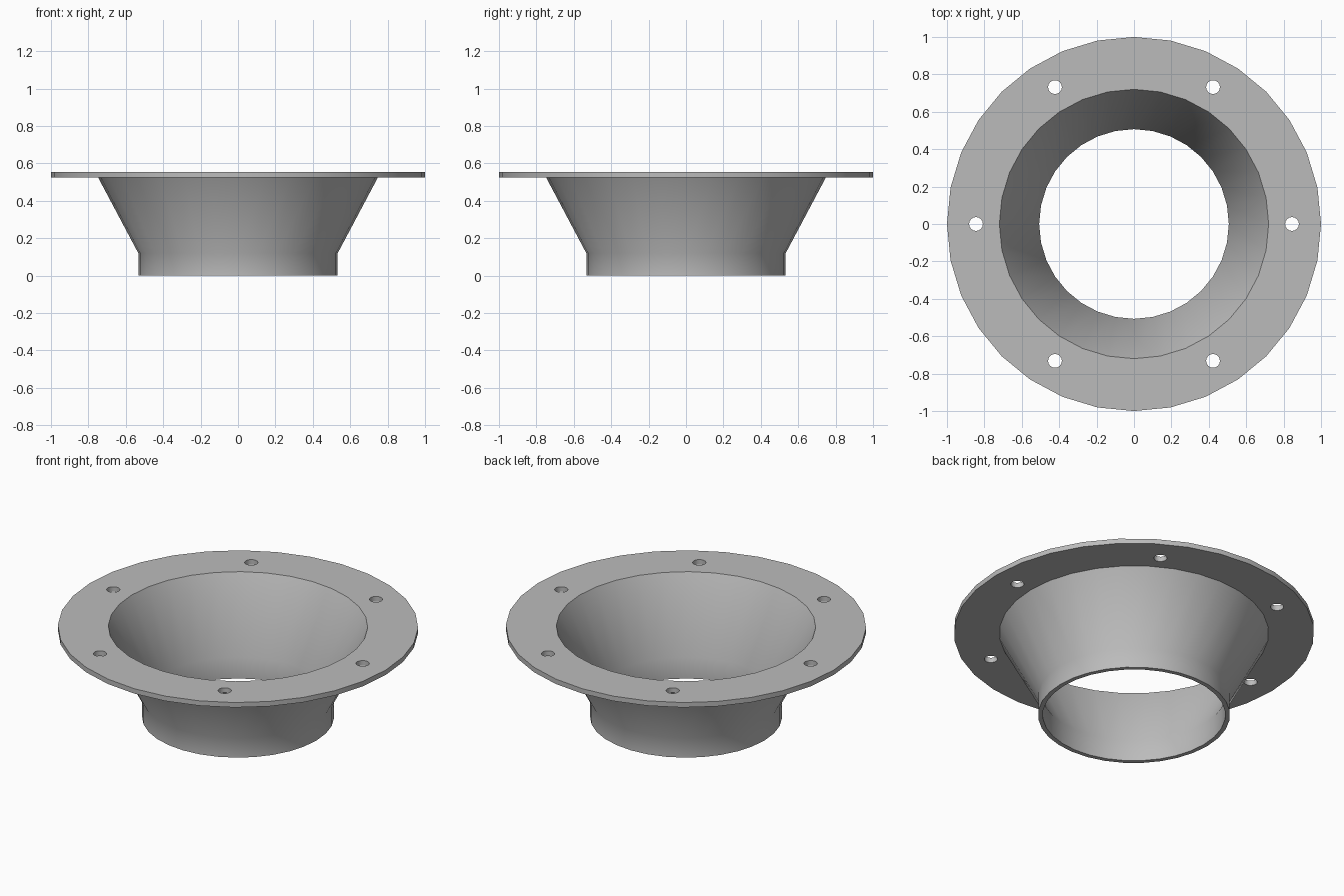
import bpy, bmesh, math

SIDES = 32
HOLES = 6
TOP = 0.555          # upper face of the flange
UNDER = 0.525        # lower face of the flange
KINK = 0.12          # where the neck becomes the cone

cube = bpy.data.objects.get("Cube")
if cube:
    bpy.data.objects.remove(cube, do_unlink=True)


def make_material(name, rgb):
    mat = bpy.data.materials.new(name)
    mat.use_nodes = True
    mat.diffuse_color = (*rgb, 1)
    mat.node_tree.nodes["Principled BSDF"].inputs["Base Color"].default_value = (*rgb, 1)
    return mat


def lathe(name, profile, sides):
    """Revolve a closed (radius, height) profile around z."""
    bm = bmesh.new()
    rings = []
    for i in range(sides):
        a = math.tau * i / sides
        rings.append([bm.verts.new((r * math.cos(a), r * math.sin(a), z)) for r, z in profile])
    for i, ring in enumerate(rings):
        nxt = rings[(i + 1) % sides]
        for j in range(len(profile)):
            k = (j + 1) % len(profile)
            bm.faces.new((ring[j], nxt[j], nxt[k], ring[k]))
    bmesh.ops.recalc_face_normals(bm, faces=bm.faces)
    return finish(name, bm)


def finish(name, bm):
    mesh = bpy.data.meshes.new(name)
    bm.to_mesh(mesh)
    bm.free()
    obj = bpy.data.objects.new(name, mesh)
    bpy.context.scene.collection.objects.link(obj)
    return obj


# Neck, flared cone and flange in one thin-walled revolved body
body = lathe("flanged_funnel", [
    (0.507, 0), (0.533, 0), (0.533, KINK), (0.748, UNDER),
    (1.0, UNDER), (1.0, TOP), (0.72, TOP), (0.507, KINK + 0.01),
], SIDES)
body.data.materials.append(make_material("grey", (0.5, 0.5, 0.5)))

# Bolt hole cutters around the flange
bm = bmesh.new()
for i in range(HOLES):
    a = math.tau * i / HOLES
    made = bmesh.ops.create_cone(bm, cap_ends=True, segments=16,
                                 radius1=0.037, radius2=0.037, depth=0.2)
    bmesh.ops.translate(bm, verts=made["verts"],
                        vec=(0.845 * math.cos(a), 0.845 * math.sin(a), TOP))
cutter = finish("bolt_hole_cutter", bm)
cutter.hide_render = True

# Cut the holes, then drop the cutter
cut = body.modifiers.new("bolt_holes", 'BOOLEAN')
cut.operation = 'DIFFERENCE'
cut.solver = 'EXACT'
cut.object = cutter
bpy.ops.object.select_all(action='DESELECT')
bpy.context.view_layer.objects.active = body
body.select_set(True)
bpy.ops.object.modifier_apply(modifier=cut.name)
bpy.data.objects.remove(cutter, do_unlink=True)

# Smooth round walls with sharp rims
bpy.ops.object.shade_smooth_by_angle(angle=math.radians(32))
